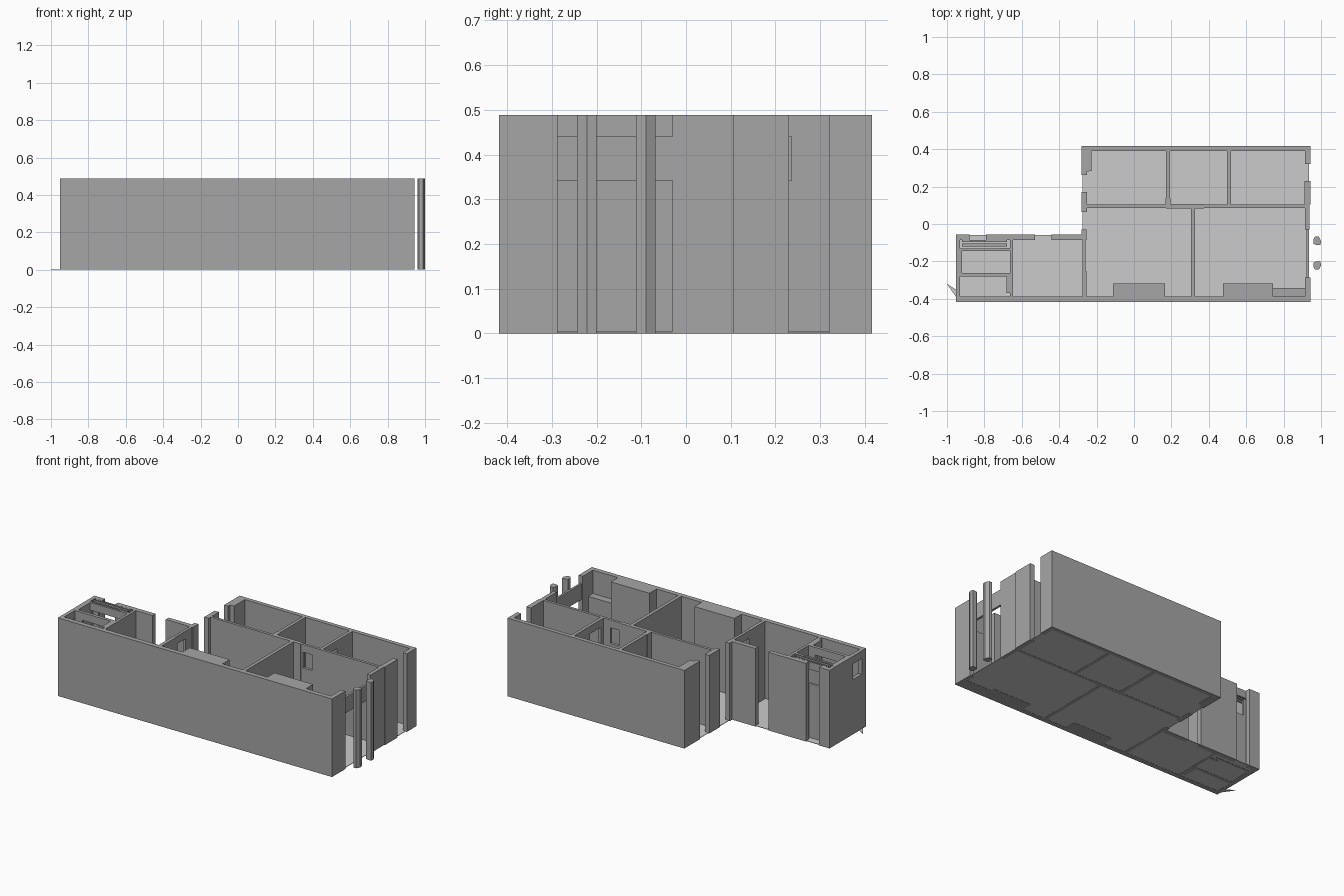
import bpy, bmesh

if "Cube" in bpy.data.objects:
    bpy.data.objects.remove(bpy.data.objects["Cube"])

H = 0.488                 # wall height
SILL, HEAD = 0.342, 0.44  # every window opening sits between these heights


def material(name, v):
    m = bpy.data.materials.new(name)
    m.diffuse_color = (v, v, v, 1)
    m.use_nodes = True
    m.node_tree.nodes["Principled BSDF"].inputs["Base Color"].default_value = m.diffuse_color
    return m


WALL = material("wall_grey", 0.38)
FLOOR = material("floor_light_grey", 0.60)


def prism(bm, pts, z0, z1):
    """Extrude a counter-clockwise plan outline from z0 to z1."""
    face = bm.faces.new([bm.verts.new((x, y, z0)) for x, y in pts])
    ext = bmesh.ops.extrude_face_region(bm, geom=[face])["geom"]
    for v in ext:
        if isinstance(v, bmesh.types.BMVert):
            v.co.z = z1


def finish(name, bm, mat):
    bmesh.ops.recalc_face_normals(bm, faces=bm.faces)
    me = bpy.data.meshes.new(name)
    bm.to_mesh(me)
    bm.free()
    me.materials.append(mat)
    ob = bpy.data.objects.new(name, me)
    bpy.context.collection.objects.link(ob)


def rect(x0, x1, y0, y1):
    return [(x0, y0), (x1, y0), (x1, y1), (x0, y1)]


def wall(name, x0, x1, y0, y1, window=None, z0=0, z1=H):
    """Straight wall; window is the (start, end) of an opening along its length."""
    bm = bmesh.new()
    if window is None:
        prism(bm, rect(x0, x1, y0, y1), z0, z1)
    else:
        a, b = window
        if x1 - x0 > y1 - y0:
            part = lambda s, e: rect(s, e, y0, y1)
            s, e = x0, x1
        else:
            part = lambda s, e: rect(x0, x1, s, e)
            s, e = y0, y1
        if a > s:
            prism(bm, part(s, a), 0, H)
        if b < e:
            prism(bm, part(b, e), 0, H)
        prism(bm, part(a, b), 0, SILL)
        prism(bm, part(a, b), HEAD, H)
    finish(name, bm, WALL)


# floor slab, L-shaped, and the stray sliver at its left corner
bm = bmesh.new()
prism(bm, [(-0.95, -0.414), (0.935, -0.414), (0.935, 0.412), (-0.275, 0.412),
           (-0.275, -0.06), (-0.95, -0.06)], 0.001, 0.004)
finish("floor", bm, FLOOR)
bm = bmesh.new()
prism(bm, [(-1.0, -0.32), (-0.945, -0.40), (-0.945, -0.355)], 0.0, 0.003)
finish("floor_sliver", bm, FLOOR)

# outer walls
wall("front_wall", -0.953, 0.943, -0.418, -0.388)
wall("back_wall", -0.28, 0.943, 0.39, 0.416)
wall("left_wall", -0.953, -0.93, -0.39, -0.056, (-0.375, -0.287))

# back wall of the left wing, with a gap and a doorway
wall("wing_back_corner", -0.953, -0.88, -0.085, -0.056)
wall("wing_back_middle", -0.79, -0.53, -0.085, -0.056)
wall("wing_back_end", -0.44, -0.255, -0.085, -0.056)

# left side of the main block
bm = bmesh.new()
prism(bm, [(-0.28, 0.262), (-0.252, 0.262), (-0.252, 0.28), (-0.226, 0.285),
           (-0.226, 0.395), (-0.28, 0.395)], 0, H)
finish("main_left_corner", bm, WALL)
wall("main_left_pier", -0.28, -0.25, 0.065, 0.17)
wall("main_left_door_post", -0.28, -0.253, -0.085, -0.03)
wall("wing_partition", -0.275, -0.258, -0.39, -0.06, (-0.23, -0.15))
wall("wing_partition_thickening", -0.276, -0.254, -0.39, -0.25)

# right side of the main block: piers, corner and the open beam
wall("right_back_corner", 0.915, 0.943, 0.32, 0.395)
wall("right_pier", 0.912, 0.943, 0.105, 0.23)
wall("right_lower_pier", 0.914, 0.938, -0.03, 0.108)
wall("right_front_corner", 0.915, 0.943, -0.39, -0.287)
wall("right_beam", 0.922, 0.936, -0.29, -0.028, None, SILL, HEAD)

# partitions of the main block
wall("long_partition", -0.252, 0.915, 0.086, 0.103, (0.39, 0.45))
wall("long_partition_thickening", 0.17, 0.375, 0.083, 0.108)
wall("lower_partition", 0.304, 0.325, -0.39, 0.088)
for name, x, win in (("left", 0.182, None), ("right", 0.508, (0.13, 0.236))):
    wall("upper_partition_" + name, x - 0.01, x + 0.01, 0.1, 0.392, win)
wall("upper_partition_foot", 0.168, 0.196, 0.1, 0.14)

# built-in chimney blocks and the low shelf along the front wall
wall("front_block_left", -0.112, 0.165, -0.39, -0.318)
wall("front_block_right", 0.475, 0.742, -0.39, -0.318)
wall("front_shelf", 0.742, 0.917, -0.39, -0.342, None, 0, SILL)

# small rooms in the left wing
wall("wing_room_wall", -0.663, -0.646, -0.39, -0.08)
wall("small_room_side_left", -0.932, -0.92, -0.28, -0.13)
wall("small_room_side_right", -0.682, -0.662, -0.37, -0.27)
wall("small_room_front_wall", -0.925, -0.66, -0.282, -0.262, (-0.88, -0.71))
wall("small_room_back_wall", -0.72, -0.66, -0.145, -0.128)
wall("small_room_rear_wall", -0.92, -0.68, -0.12, -0.105, (-0.88, -0.72))
wall("small_room_rear_bar", -0.92, -0.68, -0.096, -0.086, None, HEAD, H)
wall("small_room_middle_bar", -0.925, -0.66, -0.145, -0.132, None, HEAD, H)

# two chamfered posts outside the right opening, mirrored about their midpoint
for name, s in (("front_post", -1), ("back_post", 1)):
    outline = [(0.96, 0.05), (0.975, 0.044), (0.997, 0.044), (1.0, 0.066),
               (0.988, 0.088), (0.968, 0.088), (0.96, 0.075)]
    bm = bmesh.new()
    prism(bm, [(x, -0.156 + s * y) for x, y in outline], 0, H)
    finish(name, bm, WALL)
